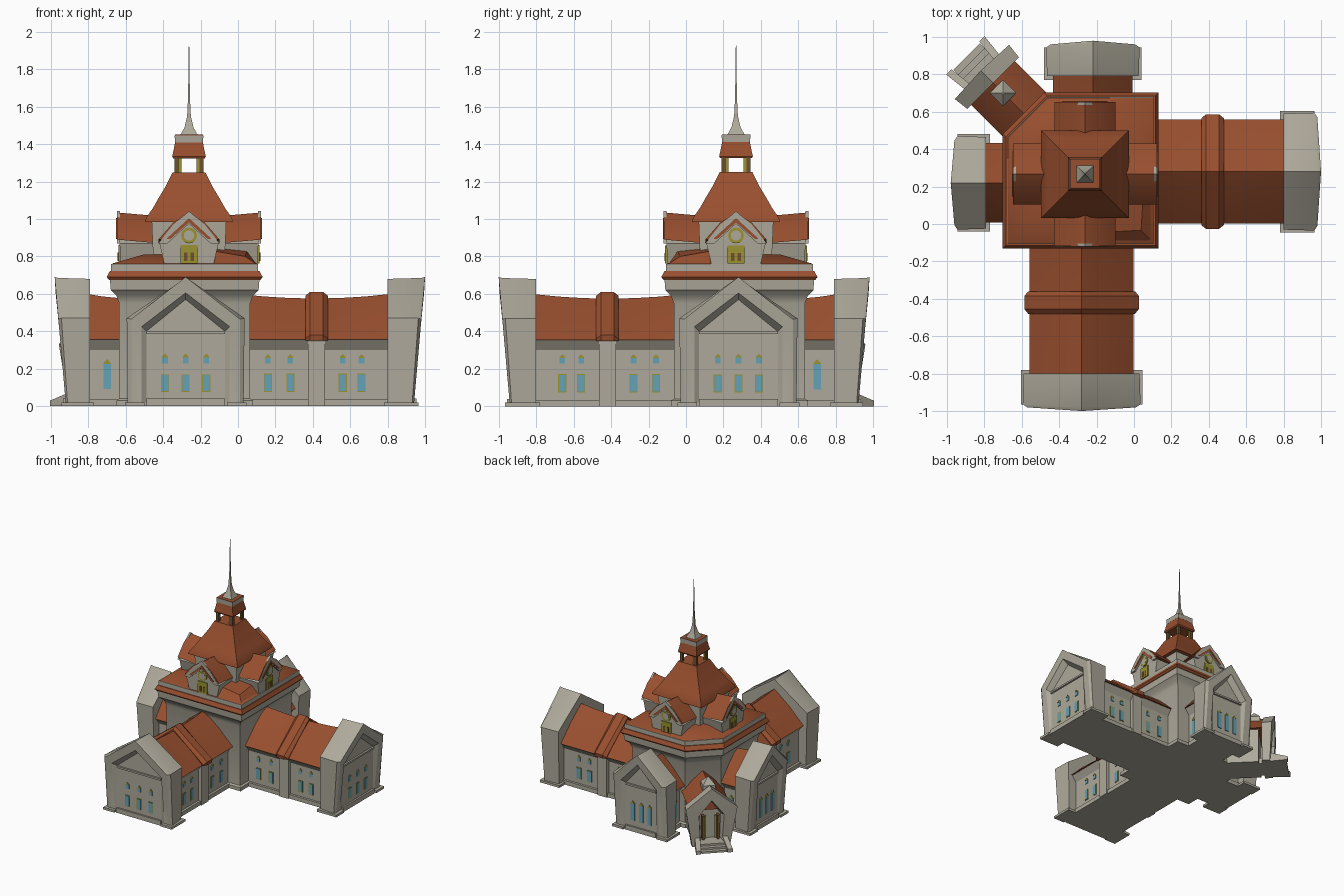
import bpy, bmesh, math
from mathutils import Vector

if "Cube" in bpy.data.objects:
    bpy.data.objects.remove(bpy.data.objects["Cube"])

COL = {"stone": (0.42, 0.395, 0.325, 1), "roof_tile": (0.315, 0.078, 0.028, 1),
       "window_blue": (0.13, 0.36, 0.46, 1), "olive_gold": (0.32, 0.29, 0.03, 1),
       "brown_wood": (0.16, 0.08, 0.03, 1)}
MAT = {}
for k, c in COL.items():
    MAT[k] = bpy.data.materials.new(k)
    MAT[k].diffuse_color = c
PARTS = {}


def loft(name, mat, rings, T):
    """Skin closed rings of (u, v, z) points mapped by frame T, capped at both ends."""
    bm = PARTS.setdefault((name, mat), bmesh.new())
    vs = [[bm.verts.new(T(*p)) for p in r] for r in rings]
    n = len(vs[0])
    fs = [bm.faces.new(vs[0]), bm.faces.new(vs[-1])]
    for a, b in zip(vs, vs[1:]):
        for i in range(n):
            fs.append(bm.faces.new((a[i], a[(i + 1) % n], b[(i + 1) % n], b[i])))
    bmesh.ops.recalc_face_normals(bm, faces=fs)


def prism(name, mat, prof, u0, u1, T, lift=0):
    loft(name, mat, [[(u0, v, z) for v, z in prof], [(u1, v, z + lift) for v, z in prof]], T)


def box(name, mat, u0, u1, v0, v1, z0, z1, T):
    prism(name, mat, [(v0, z0), (v1, z0), (v1, z1), (v0, z1)], u0, u1, T)


def pent(u, c, hb, ht, e, p, z0=0.0, lean=0.0):
    pts = [(-hb, z0), (-ht, e), (0, p), (ht, e), (hb, z0)]
    return [(u - lean * (1 - z / p), c + v, z) for v, z in pts]


def sq(h, z, ch=0.0):
    """Square ring, back left corner optionally chamfered."""
    r = [(-h, -h, z), (h, -h, z), (h, h, z)]
    return r + ([(-h + ch, h, z), (-h, h - ch, z)] if ch else [(-h, h, z)])


def window(T, u, v, z0, z1, w, pointed=False):
    top = [(v + w, z1), (v, z1 + w * 1.1), (v - w, z1)] if pointed else [(v + w, z1), (v - w, z1)]
    prism("window_panes", "window_blue", [(v - w, z0), (v + w, z0)] + top, u, u + 0.006, T)
    f = w + 0.004
    if pointed:
        prism("window_heads", "olive_gold", [(v - w, z1 - .004), (v + w, z1 - .004)] + top, u, u + .008, T)
    else:
        box("window_frames", "olive_gold", u, u + 0.003, v - f, v + f, z0 - .005, z1 + .005, T)


# frames: outward u, sideways v, up z
EAST = lambda u, v, z: Vector((u, v, z))
SOUTH = lambda u, v, z: Vector((-v, -u, z))
WEST = lambda u, v, z: Vector((-u, v, z))
NORTH = lambda u, v, z: Vector((-v, u, z))
R = math.sqrt(0.5)
PORCH = lambda u, v, z: Vector((-.265 + (v - u) * R, .265 + (v + u) * R, z))
BODY = lambda u, v, z: Vector((u - .285, v + .285, z))
TOWER = lambda u, v, z: Vector((u - .262, v + .267, z))


def side(T, c, s):
    return lambda u, v, z: T(v, c + s * u, z)


def wing(T, c, h, u0, ub, u1, cols, end_cols, tall):
    # walls with flared cornice and plinth
    w = h - .05
    prof = [(c - w, 0), (c - w, .30), (c - h + .01, .36), (c + h - .01, .36), (c + w, .30), (c + w, 0)]
    prism("wing_walls", "stone", prof, u0, ub + .03, T)
    box("wing_plinth", "stone", u0, ub, c - w - .02, c + w + .02, 0, .035, T)
    # sagging gabled roof
    rings = []
    for i in range(7):
        t = i / 6
        u = u0 + (ub + .02 - u0) * t
        d = .025 * (2 * t - 1) ** 2
        hr = h - .002
        rings.append([(u, c - hr, .355), (u, c - hr * .5, .475 + d * .6), (u, c, .575 + d),
                      (u, c + hr * .5, .475 + d * .6), (u, c + hr, .355)])
    loft("wing_roof", "roof_tile", rings, T)
    # end pavilion with recessed gable front
    k = h + .03
    loft("end_pavilion", "stone", [
        pent(ub, c, k - .01, k, .47, .68), pent(u1 - .02, c, k, k + .005, .47, .685, 0, .05),
        pent(u1, c, k - .02, k - .02, .465, .69, 0, .06),
        pent(u1 - .005, c, k - .075, k - .075, .425, .605, .02, .06),
        pent(u1 - .06, c, k - .1, k - .1, .40, .57, .02)], T)
    box("end_ledge", "stone", u1 - .07, u1 - .045, c - k + .1, c + k - .1, .385, .40, T)
    for s in (-1, 1):
        box("end_base", "stone", ub - .02, u1 - .035, c + s * (k - .09), c + s * (k + .015), 0, .02, T)
    box("end_sill", "stone", u1 - .08, u1 - .045, c - k + .1, c + k - .1, 0, .04, T)
    for v in end_cols:
        if tall:
            window(T, u1 - .06, c + v, .09, .24, .018, True)
        else:
            window(T, u1 - .06, c + v, .08, .165, .018)
            window(T, u1 - .06, c + v, .228, .265, .015, True)
    # side windows
    for s in (-1, 1):
        S = side(T, c, s)
        for v in cols:
            if tall:
                window(S, w, v, .09, .23, .02, True)
            else:
                window(S, w, v, .08, .168, .018)
                window(S, w, v, .228, .262, .015, True)


for T in (EAST, SOUTH):
    wing(T, .28, .28, .0, .80, 1.0, (.16, .28, .56, .66), (-.11, 0, .11), False)
    # dividing wall across the long wing
    box("dividing_wall", "stone", .375, .465, .02, .54, 0, .37, T)
    loft("dividing_wall_top", "roof_tile", [pent(u, .28, .302 - b, .306 - b, .38 - b, .61 - b, .35) for u, b in
         ((.36, .02), (.385, 0), (.455, 0), (.48, .02))], T)
for T in (WEST, NORTH):
    wing(T, .22, .215, .3, .79, .98, (.70,), (-.08, 0, .08), True)

# central block with flared cornice
loft("central_block", "stone", [sq(.365, 0, .2), sq(.365, .03, .2), sq(.35, .04, .2), sq(.35, .55, .2),
     sq(.365, .59, .2), sq(.395, .62, .21), sq(.40, .68, .215)], BODY)
loft("central_eave", "roof_tile", [sq(.405, .675, .22), sq(.417, .69, .22), sq(.40, .722, .22)], BODY)
loft("parapet", "stone", [sq(.393, .70, .215), sq(.393, .76, .215)], BODY)
loft("central_roof", "roof_tile", [sq(.391, .757, .215), sq(.385, .763, .21), sq(.22, .81, .05)], BODY)

# tower stem, raised front right roof corner and four dormers
loft("tower_stem", "stone", [sq(.19, .76), sq(.2, 1.0)], TOWER)
corner = lambda u, v, z: TOWER(u + .13, v - .13, z)
loft("corner_roof", "roof_tile", [[(0, 0, .76), (.23, 0, .76), (.23, -.23, .76), (0, -.23, .76)],
     [(0, 0, .85), (.18, 0, .83), (.17, -.17, .80), (0, -.18, .83)]], corner)
for k in range(4):
    ca, sa = round(math.cos(k * math.pi / 2)), round(math.sin(k * math.pi / 2))
    D = lambda u, v, z, ca=ca, sa=sa: TOWER(u * ca - v * sa, u * sa + v * ca, z)
    loft("dormer_walls", "stone", [pent(.1, 0, .13, .158, .87, .99, .75),
                                   pent(.375, 0, .13, .158, .87, .99, .75, .035)], D)
    prism("dormer_roof", "roof_tile", [(-.164, .865), (-.085, .955), (0, 1.01), (.085, .955), (.164, .865),
                                       (.14, .865), (0, .98), (-.14, .865)], .1, .384, D, .025)
    prism("dormer_rake", "stone", [(-.164, .87), (-.085, .97), (0, 1.042), (.085, .97), (.164, .87), (.115, .87),
                                   (0, .975), (-.115, .87)], .37, .386, D)
    prism("dormer_trim", "roof_tile", [(-.12, .895), (0, 1.005), (.12, .895), (.1, .893), (0, .982), (-.1, .893)],
          .375, .39, D)
    # round clock and balcony door
    for name, mat, r, u in (("clock_rim", "olive_gold", .042, .379), ("clock_face", "stone", .028, .382)):
        ring = [(r * math.cos(a * math.pi / 8), .912 + r * math.sin(a * math.pi / 8)) for a in range(16)]
        prism(name, mat, ring, u - .02, u, D)
    box("dormer_door", "olive_gold", .35, .378, -.045, .045, .762, .86, D)
    for v in (-.018, .018):
        box("dormer_door_panel", "brown_wood", .35, .381, v - .009, v + .009, .775, .82, D)
    # lantern post
    box("lantern_post", "brown_wood", .055, .078, .055, .078, 1.24, 1.34, D)
    box("lantern_post_trim", "olive_gold", .064, .07, .04, .055, 1.25, 1.34, D)

# bell roof, lantern cap and spire
loft("tower_roof", "roof_tile", [sq(.234, .985), sq(.23, 1.005), sq(.192, 1.06), sq(.158, 1.12), sq(.122, 1.18),
                                 sq(.088, 1.25)], TOWER)
loft("lantern_roof", "roof_tile", [sq(.085, 1.325), sq(.09, 1.335), sq(.082, 1.37), sq(.074, 1.412)], TOWER)
loft("lantern_crown", "stone", [sq(.075, 1.41), sq(.077, 1.448)], TOWER)
loft("lantern_crown_top", "roof_tile", [sq(.076, 1.446), sq(.076, 1.451)], TOWER)
loft("spire", "stone", [sq(.046, 1.45), sq(.024, 1.49), sq(.010, 1.55), sq(.005, 1.65), sq(.001, 1.945)], TOWER)

# diagonal entrance porch with open doorway
loft("porch_walls", "stone", [pent(u, 0, .13, .14, .31, .45) for u in (.3, .66)], PORCH)
prism("porch_roof", "roof_tile", [(-.165, .30), (-.085, .40), (0, .475), (.085, .40), (.165, .30)], .3, .73, PORCH)
loft("porch_front", "stone", [pent(.69, 0, .15, .195, .33, .49), pent(.785, 0, .15, .205, .33, .50, 0, .03),
                              pent(.785, 0, .085, .10, .27, .40, .02, .03),
                              pent(.70, 0, .075, .085, .25, .36, .02)], PORCH)
for s in (-1, 1):
    box("porch_door_post", "brown_wood", .70, .74, s * .05, s * .07, .03, .25, PORCH)
    box("porch_door_trim", "olive_gold", .70, .715, s * .035, s * .05, .03, .24, PORCH)
    loft("stair_wall", "stone", [[(.72, s * .085, 0), (.72, s * .125, 0), (.72, s * .125, .09), (.72, s * .085, .09)],
         [(.9, s * .105, 0), (.9, s * .145, 0), (.9, s * .145, .03), (.9, s * .105, .03)]], PORCH)
for i in range(3):
    box("porch_steps", "stone", .66, .89 - i * .035, -.1, .1, 0, (i + 1) * .016, PORCH)
C = lambda u, v, z: PORCH(u + .615, v, z)
loft("porch_cap", "stone", [sq(.05, .42), sq(.05, .475), sq(.004, .53)], C)

# turn the collected parts into objects
for (name, mat), bm in PARTS.items():
    me = bpy.data.meshes.new(name)
    bm.to_mesh(me)
    bm.free()
    me.materials.append(MAT[mat])
    ob = bpy.data.objects.new(name, me)
    bpy.context.collection.objects.link(ob)
    ob.select_set(True)
    bpy.context.view_layer.objects.active = ob
bpy.ops.object.shade_smooth_by_angle(angle=math.radians(30))

for m in bpy.data.materials:
    if m.users and not m.is_grease_pencil:
        m.use_nodes = True
        m.node_tree.nodes["Principled BSDF"].inputs["Base Color"].default_value = m.diffuse_color
